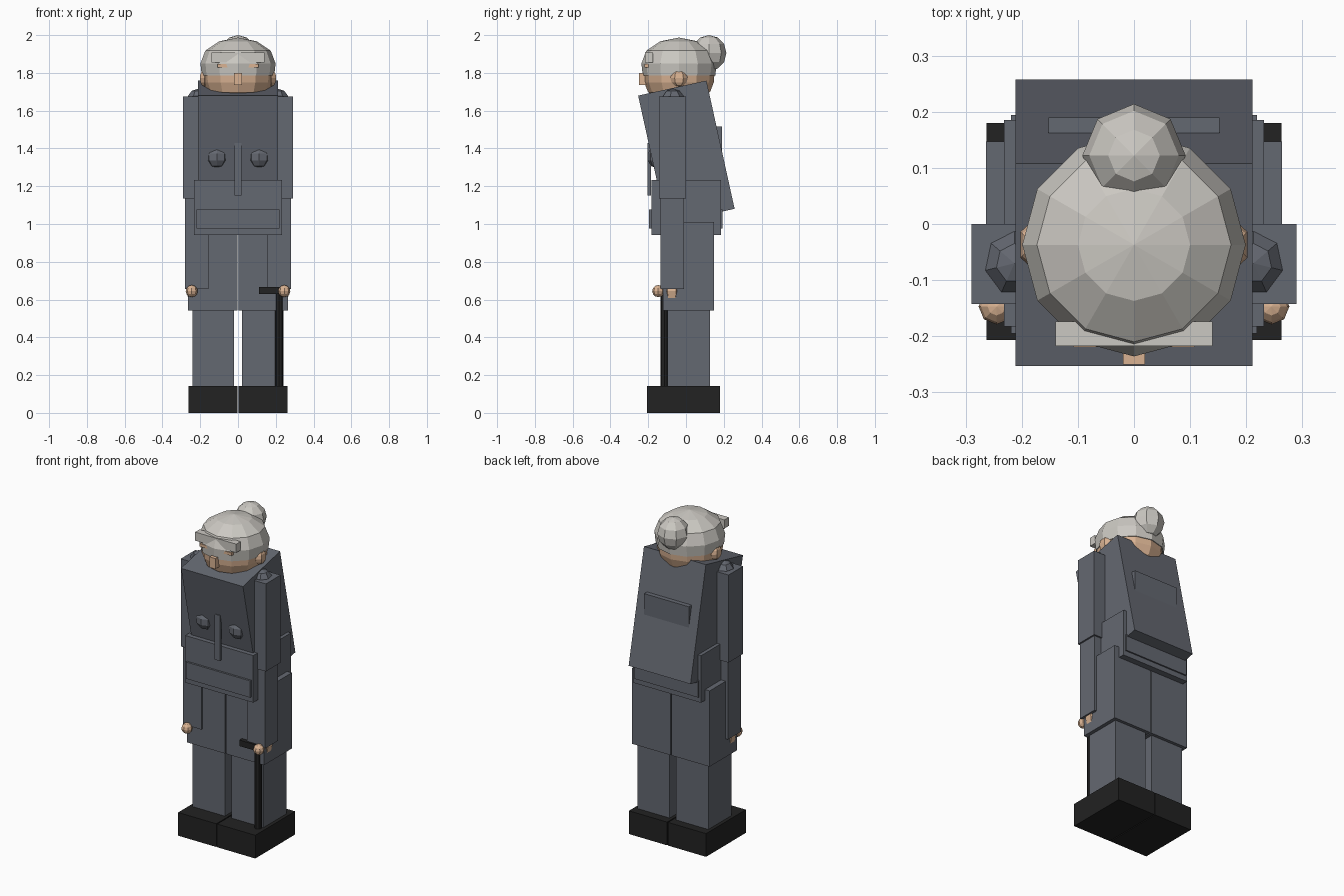
import bpy, bmesh, math
from mathutils import Matrix, Vector

if "Cube" in bpy.data.objects:
    bpy.data.objects.remove(bpy.data.objects["Cube"])


def material(name, rgb):
    m = bpy.data.materials.new(name)
    m.diffuse_color = (*rgb, 1)
    m.use_nodes = True
    m.node_tree.nodes["Principled BSDF"].inputs["Base Color"].default_value = m.diffuse_color
    return m


SUIT = material("slate_cloth", (0.127, 0.138, 0.164))
HAIR = material("silver_hair", (0.60, 0.58, 0.54))
SKIN = material("skin", (0.70, 0.45, 0.29))
BLACK = material("black_leather", (0.016, 0.016, 0.016))


def finish(name, bm, mat):
    bmesh.ops.recalc_face_normals(bm, faces=bm.faces)
    mesh = bpy.data.meshes.new(name)
    bm.to_mesh(mesh)
    bm.free()
    mesh.materials.append(mat)
    ob = bpy.data.objects.new(name, mesh)
    bpy.context.collection.objects.link(ob)
    return ob


def box(name, mat, x, y, z, tilt=0.0):
    """Box from (min, max) ranges, optionally tilted about x at its centre."""
    bm = bmesh.new()
    bmesh.ops.create_cube(bm, size=1)
    size = [r[1] - r[0] for r in (x, y, z)]
    mid = Vector([(r[0] + r[1]) / 2 for r in (x, y, z)])
    bm.transform(Matrix.Translation(mid) @ Matrix.Rotation(tilt, 4, 'X') @ Matrix.Diagonal((*size, 1)))
    return finish(name, bm, mat)


def ball(name, mat, centre, radii, segs=8, rings=4):
    """Faceted ball with its poles up and down."""
    bm = bmesh.new()
    bmesh.ops.create_uvsphere(bm, u_segments=segs, v_segments=rings, radius=1)
    bm.transform(Matrix.Translation(centre) @ Matrix.Diagonal((*radii, 1)))
    return finish(name, bm, mat)


def lathe(name, mat, cy, profile, segs=12):
    """Stack of (radius, z) rings; radius 0 closes to a point."""
    bm = bmesh.new()
    rings = []
    for r, z in profile:
        count = 1 if r == 0 else segs
        rings.append([bm.verts.new((r * math.sin(2 * math.pi * i / segs),
                                    cy - r * math.cos(2 * math.pi * i / segs), z))
                      for i in range(count)])
    for a, b in zip(rings, rings[1:]):
        for i in range(segs):
            j = (i + 1) % segs
            if len(b) == 1:
                bm.faces.new((a[i], a[j], b[0]))
            else:
                bm.faces.new((a[i], a[j], b[j], b[i]))
    if len(rings[0]) > 1:
        bm.faces.new(rings[0])
    return finish(name, bm, mat)


# Paired parts
for side, s in (("left", -1), ("right", 1)):
    def sx(a, b):
        return tuple(sorted((s * a, s * b)))

    box(side + "_shoe", BLACK, sx(0.003, 0.263), (-0.207, 0.18), (0, 0.143))
    box(side + "_shin", SUIT, sx(0.022, 0.242), (-0.097, 0.128), (0.13, 0.56))
    box(side + "_coat_skirt", SUIT, sx(0.003, 0.264), (-0.122, 0.147), (0.543, 1.01))
    box(side + "_forearm", SUIT, sx(0.155, 0.28), (-0.135, -0.01), (0.655, 1.15))
    box(side + "_upper_arm", SUIT, sx(0.15, 0.29), (-0.143, 0.0), (1.135, 1.675))
    ball(side + "_shoulder", SUIT, (s * 0.213, -0.07, 1.66), (0.056, 0.06, 0.056), 7, 5)
    ball(side + "_hand", SKIN, (s * 0.225, -0.075, 0.645), (0.055, 0.047, 0.085), 6, 4)
    ball(side + "_thumb", SKIN, (s * 0.245, -0.147, 0.645), (0.032, 0.032, 0.032), 8, 6)
    ball(side + "_chest_pad", SUIT, (s * 0.112, -0.155, 1.355), (0.06, 0.05, 0.06), 8, 5)
    ball(side + "_ear", SKIN, (s * 0.178, -0.037, 1.772), (0.028, 0.046, 0.044), 6, 6)
    box(side + "_eye", SKIN, sx(0.055, 0.108), (-0.219, -0.17), (1.828, 1.846))

# Coat body
box("torso", SUIT, (-0.211, 0.211), (-0.183, 0.187), (1.0325, 1.7275), math.radians(12.4))
box("waist", SUIT, (-0.232, 0.232), (-0.183, 0.185), (0.943, 1.233))
box("belt", SUIT, (-0.219, 0.219), (-0.195, 0.194), (0.975, 1.078))
box("front_placket", SUIT, (-0.018, 0.018), (-0.203, -0.185), (1.15, 1.43))
box("back_panel", SUIT, (-0.152, 0.152), (0.11, 0.19), (1.28, 1.515))

# Head
lathe("face", SKIN, -0.037, [(0.12, 1.66), (0.165, 1.70), (0.184, 1.75), (0.188, 1.80), (0.0, 1.84)])
lathe("hair_cap", HAIR, -0.037, [(0.192, 1.785), (0.199, 1.85), (0.173, 1.918), (0.1, 1.967), (0.0, 1.987)])
box("nose", SKIN, (-0.02, 0.02), (-0.25, -0.18), (1.735, 1.80))
box("hair_fringe", HAIR, (-0.14, 0.14), (-0.217, -0.174), (1.855, 1.908))
ball("hair_bun", HAIR, (0, 0.122, 1.905), (0.092, 0.092, 0.095), 8, 6)

# Walking stick
bm = bmesh.new()
bmesh.ops.create_cone(bm, cap_ends=True, segments=8, radius1=0.021, radius2=0.021, depth=0.64,
                      matrix=Matrix.Translation((0.218, -0.115, 0.32)))
finish("stick_shaft", bm, BLACK)
box("stick_handle", BLACK, (0.112, 0.245), (-0.147, -0.11), (0.63, 0.667))
